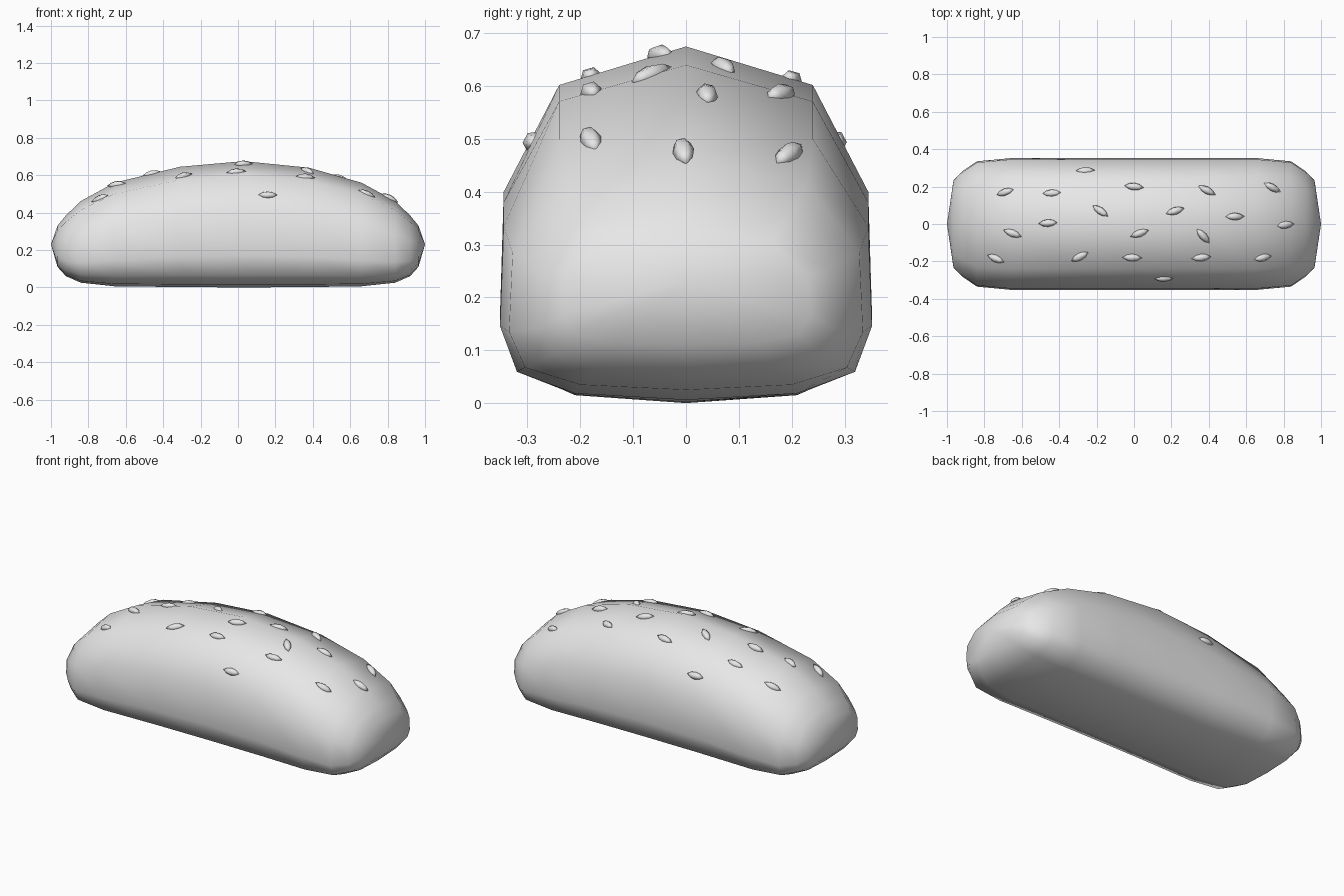
import bpy, bmesh
from math import radians, cos, sin, pi
from mathutils import Vector, Matrix
from mathutils.bvhtree import BVHTree

cube = bpy.data.objects.get("Cube")
if cube:
    bpy.data.objects.remove(cube, do_unlink=True)

grey = bpy.data.materials.new("plain_grey")
grey.use_nodes = True
grey.diffuse_color = (0.8, 0.8, 0.8, 1)
grey.node_tree.nodes["Principled BSDF"].inputs["Base Color"].default_value = (0.8, 0.8, 0.8, 1)


def loft(name, start, rings, end):
    """Smooth closed mesh through rings of points, with a tip at each end."""
    bm = bmesh.new()
    loops = [[bm.verts.new(p) for p in ring] for ring in rings]
    n = len(loops[0])
    for a, b in zip(loops, loops[1:]):
        for i in range(n):
            j = (i + 1) % n
            bm.faces.new((a[i], a[j], b[j], b[i]))
    for tip, ring in ((start, loops[0]), (end, loops[-1])):
        v = bm.verts.new(tip)
        for i in range(n):
            bm.faces.new((v, ring[i], ring[(i + 1) % n]))
    bmesh.ops.recalc_face_normals(bm, faces=bm.faces)
    for f in bm.faces:
        f.smooth = True
    mesh = bpy.data.meshes.new(name)
    bm.to_mesh(mesh)
    bm.free()
    mesh.materials.append(grey)
    return mesh


def add(name, mesh):
    obj = bpy.data.objects.new(name, mesh)
    bpy.context.scene.collection.objects.link(obj)
    return obj


# Bun: one cross-section scaled along the length
half = [(0, 0), (0.21, 0.015), (0.32, 0.065), (0.352, 0.17),
        (0.345, 0.4), (0.24, 0.602), (0, 0.675)]
section = half + [(-y, z) for y, z in half[-2:0:-1]]
# x, half width, bottom, top
end_stations = [(0.965, 0.235, 0.11, 0.33), (0.92, 0.28, 0.06, 0.385),
                (0.84, 0.335, 0.025, 0.462), (0.66, 0.352, 0.006, 0.56)]
stations = [(-x, w, b, t) for x, w, b, t in end_stations]
stations += [(-0.31, 0.352, 0.002, 0.645), (0.03, 0.352, 0, 0.675), (0.38, 0.352, 0.002, 0.64)]
stations += end_stations[::-1]
rings = [[(x, y * w / 0.352, b + (t - b) * z / 0.675) for y, z in section]
         for x, w, b, t in stations]
bun_mesh = loft("bun", (-1, 0, 0.23), rings, (1, 0, 0.23))
add("bun", bun_mesh)

# Seed: six-sided spindle
seed_rings = [[(x, r * cos(k * pi / 3), 0.9 * r * sin(k * pi / 3)) for k in range(6)]
              for x, r in ((-0.027, 0.016), (0, 0.021), (0.027, 0.016))]
seed_mesh = loft("seed", (-0.053, 0, 0), seed_rings, (0.053, 0, 0))

# Seeds scattered over the top: x, y, heading
spots = [(-0.69, 0.17, 10), (-0.44, 0.165, 0), (-0.26, 0.285, 0), (0, 0.2, -8),
         (0.39, 0.18, -25), (0.74, 0.195, -20), (-0.18, 0.07, -38), (0.22, 0.07, 20),
         (0.54, 0.04, 5), (-0.46, 0.005, 0), (0.81, -0.005, 0), (-0.65, -0.05, -18),
         (0.03, -0.05, 20), (0.37, -0.065, -50), (-0.74, -0.185, -15), (-0.29, -0.175, 30),
         (-0.01, -0.18, 0), (0.36, -0.18, 5), (0.69, -0.18, 5), (0.16, -0.29, 0)]
tree = BVHTree.FromPolygons([v.co for v in bun_mesh.vertices],
                            [p.vertices[:] for p in bun_mesh.polygons])
for i, (x, y, heading) in enumerate(spots):
    hit, normal, _, _ = tree.ray_cast(Vector((x, y, 2)), Vector((0, 0, -1)))
    a = radians(heading)
    along = Vector((cos(a), sin(a), 0))
    along = (along - normal * along.dot(normal)).normalized()
    side = normal.cross(along)
    turn = Matrix((along, side, normal)).transposed().to_4x4()
    seed = add(f"seed_{i + 1}", seed_mesh)
    seed.matrix_world = Matrix.Translation(hit) @ turn
